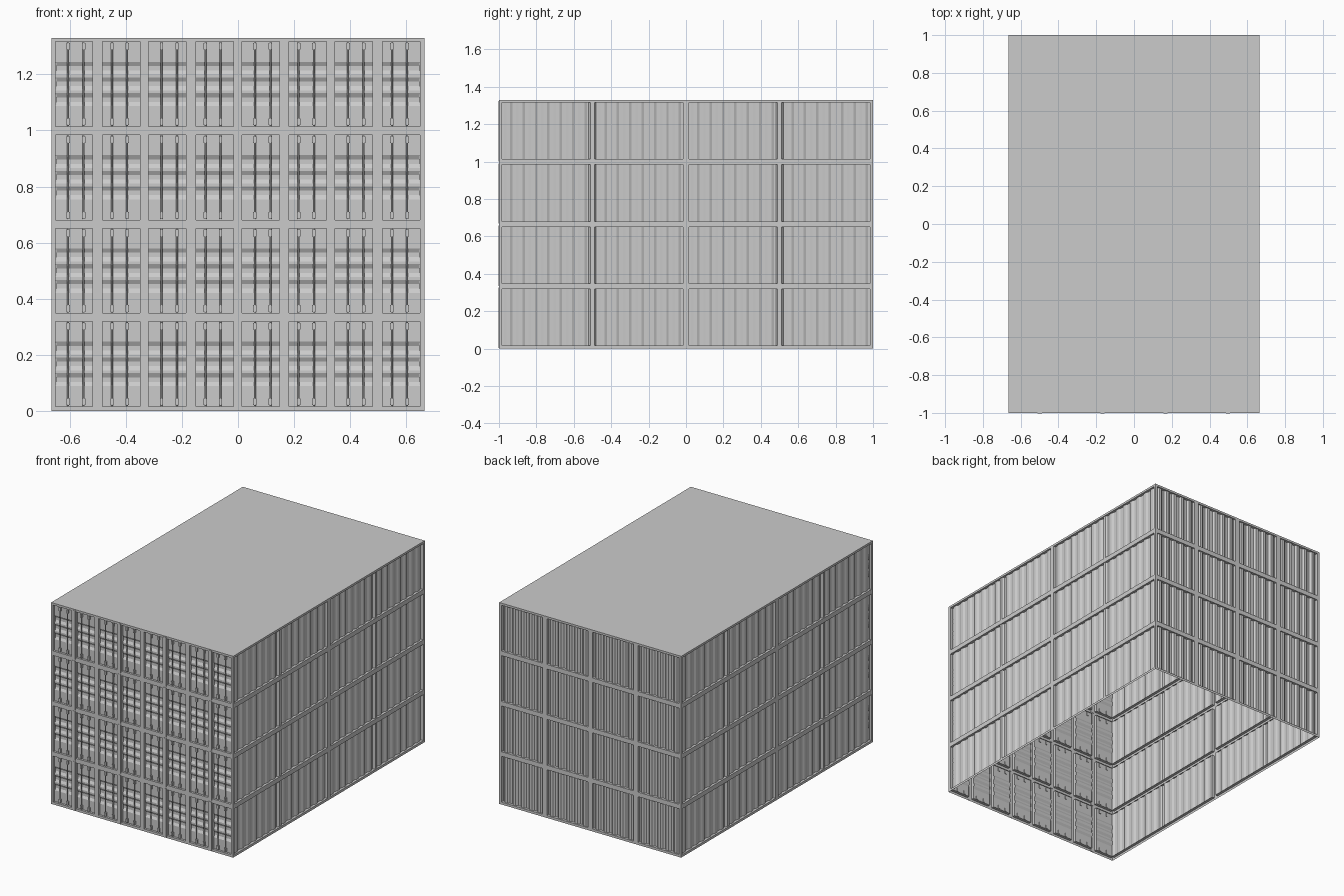
import bpy, bmesh, math
from mathutils import Vector

if "Cube" in bpy.data.objects:
    bpy.data.objects.remove(bpy.data.objects["Cube"])

W, L, H = 1.33, 2.0, 1.33       # overall width, length, height
CW, CL, CH = W / 4, L / 2, H / 4  # one container
RIM = 0.016                      # frame bar half width
DEEP = 0.018                     # recess depth of panels

# wall mappings: u along wall, v up, d inward from the outer plane
WALLS = {
    "front": lambda u, v, d: Vector((u, -L / 2 + d, v)),
    "back": lambda u, v, d: Vector((-u, L / 2 - d, v)),
    "right": lambda u, v, d: Vector((W / 2 - d, u, v)),
    "left": lambda u, v, d: Vector((-W / 2 + d, -u, v)),
}


def finish(name, bm):
    bmesh.ops.remove_doubles(bm, verts=bm.verts, dist=1e-5)
    me = bpy.data.meshes.new(name)
    bm.to_mesh(me)
    bm.free()
    ob = bpy.data.objects.new(name, me)
    bpy.context.collection.objects.link(ob)
    return ob


def face(bm, pts):
    bm.faces.new([bm.verts.new(p) for p in pts])


def rect(bm, P, u0, u1, v0, v1, d=0.0):
    face(bm, [P(u0, v0, d), P(u1, v0, d), P(u1, v1, d), P(u0, v1, d)])


def ribs(a, b, n, hi, lo):
    """Trapezoid corrugation profile of n cycles from a to b."""
    p = (b - a) / n
    out = [(a, lo)]
    for i in range(n):
        s = a + i * p
        out += [(s + .15 * p, lo), (s + .35 * p, hi), (s + .65 * p, hi), (s + .85 * p, lo)]
    return out + [(b, lo)]


def side_profile(a, b):
    m = (a + b) / 2
    return (ribs(a, m - .02, 7, .011, DEEP) + [(m - .01, .005), (m + .01, .005)]
            + ribs(m + .02, b, 7, .011, DEEP))


def back_profile(a, b):
    return ribs(a, b, 5, .007, DEEP)


def door_profile(a, b):
    pts = [(a, .014)]
    for i in range(3):                      # three pressed horizontal grooves
        s = a + .073 + i * .056
        pts += [(s, .014), (s + .015, DEEP + .004), (s + .031, DEEP + .004), (s + .046, .014)]
    return pts + [(b, .014)]


def build_wall(side, count, cw, openings, profile, horizontal=False):
    P = WALLS[side]
    frame, panels = bmesh.new(), bmesh.new()
    for i in range(count):
        for k in range(4):
            u0, v0 = (i - count / 2) * cw, k * CH
            u1, v1 = u0 + cw, v0 + CH
            a, b = v0 + RIM, v1 - RIM + .002
            rect(frame, P, u0, u1, v0, a)
            rect(frame, P, u0, u1, b, v1)
            left = u0
            for o0, o1 in openings:
                s, e = u0 + o0, u0 + o1
                rect(frame, P, left, s, a, b)
                left = e
                # recess ledges
                ring = [(s, a), (e, a), (e, b), (s, b)]
                for j in range(4):
                    p, q = ring[j], ring[(j + 1) % 4]
                    face(frame, [P(*p, 0), P(*q, 0), P(*q, DEEP), P(*p, DEEP)])
                # corrugated sheet
                if horizontal:
                    pr = profile(a, b)
                    for (x, d), (y, f) in zip(pr, pr[1:]):
                        face(panels, [P(s, x, d), P(e, x, d), P(e, y, f), P(s, y, f)])
                else:
                    pr = profile(s, e)
                    for (x, d), (y, f) in zip(pr, pr[1:]):
                        face(panels, [P(x, a, d), P(y, a, f), P(y, b, f), P(x, b, d)])
            rect(frame, P, left, u1, a, b)
    finish(side + "_frame", frame)
    finish(side + "_panels", panels)


DOORS = [(.014, .147), (.182, .316)]
build_wall("front", 4, CW, DOORS, door_profile, True)
build_wall("back", 4, CW, [(RIM, CW - RIM)], back_profile)
for side in ("left", "right"):
    build_wall(side, 2, CL, [(RIM, CL - RIM)], side_profile)

# roof sheet
roof = bmesh.new()
face(roof, [(-W / 2, -1, H), (W / 2, -1, H), (W / 2, 1, H), (-W / 2, 1, H)])
finish("roof", roof)


def box(bm, x0, x1, y0, y1, z0, z1):
    vs = bmesh.ops.create_cube(bm, size=1)["verts"]
    for v in vs:
        v.co = ((x0 + x1) / 2 + v.co.x * (x1 - x0), (y0 + y1) / 2 + v.co.y * (y1 - y0),
                (z0 + z1) / 2 + v.co.z * (z1 - z0))


# door hardware: locking rods, end brackets and centre seal strips
rods, brackets, seals = bmesh.new(), bmesh.new(), bmesh.new()
for i in range(4):
    for k in range(4):
        x0, z0 = (i - 2) * CW, k * CH
        for dx in (.060, .115, .216, .270):
            x = x0 + dx
            r = bmesh.ops.create_cone(rods, cap_ends=True, segments=8, radius1=.0035,
                                      radius2=.0035, depth=.298)["verts"]
            bmesh.ops.translate(rods, verts=r, vec=(x, -.992, z0 + .1675))
            for z in (.033, .302):
                box(brackets, x - .006, x + .006, -.998, -.982, z0 + z - .012, z0 + z + .012)
        box(seals, x0 + .155, x0 + .177, -1.002, -.998, z0 + .003, z0 + .326)
finish("door_lock_rods", rods)
finish("door_rod_brackets", brackets)
finish("door_seal_strips", seals)
